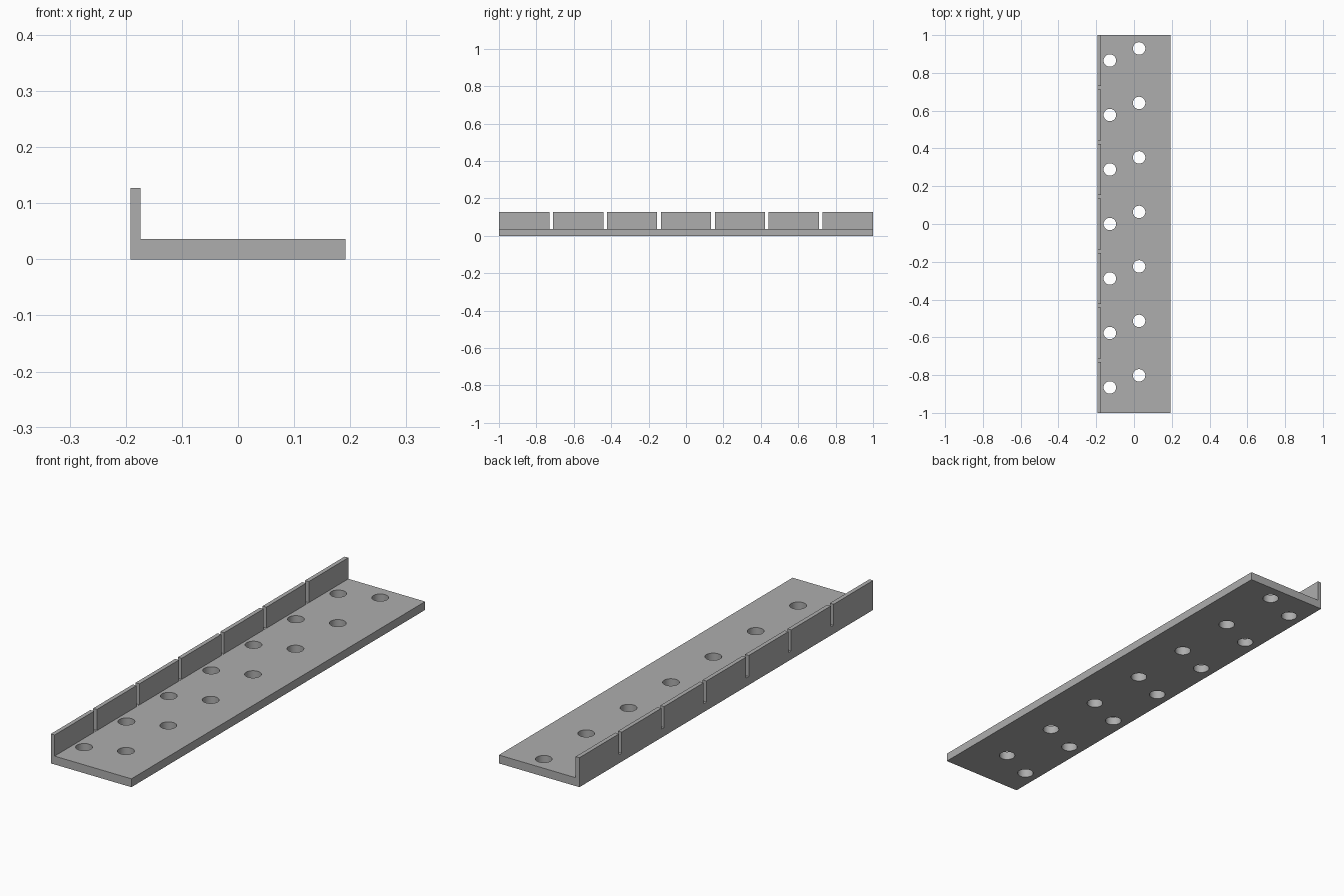
import bpy
import bmesh
from mathutils import Matrix, Vector

cube = bpy.data.objects.get("Cube")
if cube:
    bpy.data.objects.remove(cube)

HALF_W, HALF_L = 0.192, 1.0
BASE_H, LIP_H, LIP_X = 0.036, 0.127, -0.174
PITCH, COUNT = 0.2885, 7

grey = bpy.data.materials.new("plain grey")
grey.use_nodes = True
grey.diffuse_color = (0.42, 0.42, 0.42, 1)
grey.node_tree.nodes["Principled BSDF"].inputs["Base Color"].default_value = grey.diffuse_color


def make_object(name, bm):
    bmesh.ops.recalc_face_normals(bm, faces=bm.faces)
    mesh = bpy.data.meshes.new(name)
    bm.to_mesh(mesh)
    bm.free()
    mesh.materials.append(grey)
    obj = bpy.data.objects.new(name, mesh)
    bpy.context.collection.objects.link(obj)
    return obj


# L-shaped strip: wide base with a thin upright lip along its right edge
profile = [(-HALF_W, 0), (HALF_W, 0), (HALF_W, BASE_H),
           (LIP_X, BASE_H), (LIP_X, LIP_H), (-HALF_W, LIP_H)]
bm = bmesh.new()
face = bm.faces.new([bm.verts.new((x, -HALF_L, z)) for x, z in profile])
side = bmesh.ops.extrude_face_region(bm, geom=[face])
moved = [v for v in side["geom"] if isinstance(v, bmesh.types.BMVert)]
bmesh.ops.translate(bm, verts=moved, vec=(0, 2 * HALF_L, 0))
strip = make_object("slotted_angle_strip", bm)

# Cutters: two staggered rows of round holes and the narrow lip slots
bm = bmesh.new()
for row_x, offset in ((-0.128, 0.0), (0.027, 0.064)):
    for i in range(COUNT):
        y = (i - (COUNT - 1) / 2) * PITCH + offset
        bmesh.ops.create_cone(bm, cap_ends=True, segments=32, radius1=0.033,
                              radius2=0.033, depth=0.1,
                              matrix=Matrix.Translation((row_x, y, BASE_H / 2)))
slot_floor, slot_top = BASE_H + 0.0005, LIP_H + 0.03
for i in range(COUNT - 1):
    y = (i - (COUNT - 2) / 2) * PITCH
    centre = Vector((-HALF_W, y, (slot_floor + slot_top) / 2))
    size = Vector((0.06, 0.019, slot_top - slot_floor))
    bmesh.ops.create_cube(bm, size=1, matrix=Matrix.LocRotScale(centre, None, size))
cutter = make_object("hole_and_slot_cutter", bm)
cutter.hide_render = True

# Cut the openings, then discard the cutter
cut = strip.modifiers.new("openings", 'BOOLEAN')
cut.operation = 'DIFFERENCE'
cut.solver = 'EXACT'
cut.object = cutter
bpy.context.view_layer.objects.active = strip
strip.select_set(True)
bpy.ops.object.modifier_apply(modifier=cut.name)
bpy.data.objects.remove(cutter)
bpy.ops.object.shade_smooth_by_angle()
